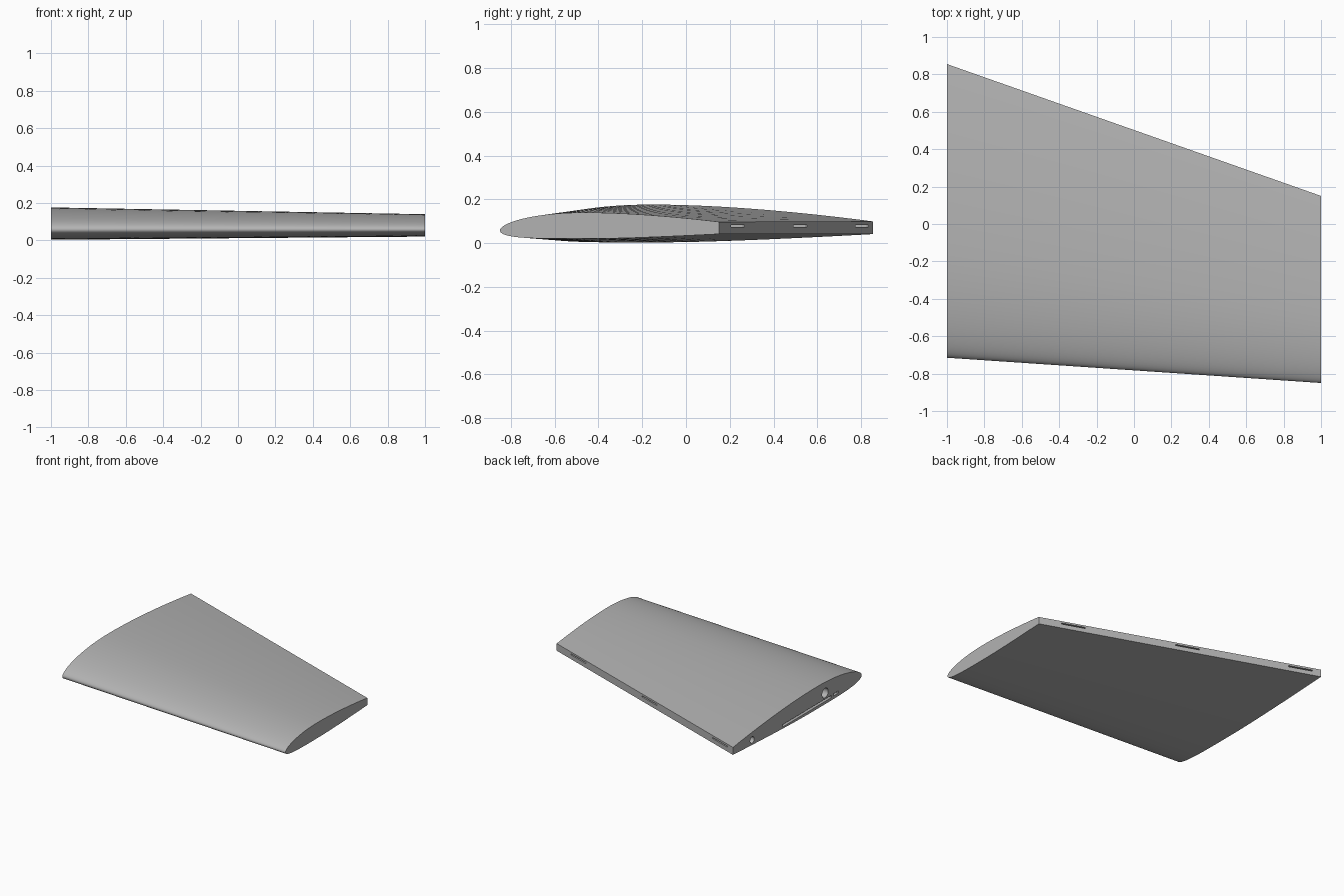
import bpy, bmesh, math
from mathutils import Matrix, Vector

if "Cube" in bpy.data.objects:
    bpy.data.objects.remove(bpy.data.objects["Cube"])

grey = bpy.data.materials.new("plain grey")
grey.diffuse_color = (0.45, 0.45, 0.45, 1)
grey.use_nodes = True
grey.node_tree.nodes["Principled BSDF"].inputs["Base Color"].default_value = grey.diffuse_color

LE_Z, THICK, CAMBER, PEAK = 0.058, 0.0935, 0.0172, 0.3
N = 36


def surface_z(u, chord, side):
    """Height of the upper (+1) or lower (-1) skin at chord fraction u."""
    half = 5 * THICK * (0.2969 * math.sqrt(u) - 0.126 * u - 0.3516 * u**2
                        + 0.2843 * u**3 - 0.1036 * u**4)
    if u < PEAK:
        mid = CAMBER / PEAK**2 * (2 * PEAK * u - u * u)
    else:
        mid = CAMBER / (1 - PEAK)**2 * (1 - 2 * PEAK + 2 * PEAK * u - u * u)
    return LE_Z + chord * (mid + side * half)


def section(x, front, back, chord):
    """Airfoil loop, cut off square at the hinge line."""
    steps = [(i / N)**2 * (back - front) for i in range(N + 1)]
    upper = [(x, front + d, surface_z(d / chord, chord, 1)) for d in reversed(steps)]
    lower = [(x, front + d, surface_z(d / chord, chord, -1)) for d in steps[1:]]
    return upper + lower


def make_object(name, bm):
    bmesh.ops.recalc_face_normals(bm, faces=bm.faces)
    mesh = bpy.data.meshes.new(name)
    bm.to_mesh(mesh)
    bm.free()
    mesh.materials.append(grey)
    obj = bpy.data.objects.new(name, mesh)
    bpy.context.collection.objects.link(obj)
    return obj


# Wing panel lofted from the wide root to the narrow tip
bm = bmesh.new()
root = [bm.verts.new(p) for p in section(-1, -0.715, 0.855, 1.85)]
tip = [bm.verts.new(p) for p in section(1, -0.85, 0.15, 1.28)]
for i in range(len(root)):
    j = (i + 1) % len(root)
    bm.faces.new((root[i], root[j], tip[j], tip[i]))
bm.faces.new(root)
bm.faces.new(tip)
wing = make_object("wing_panel", bm)


def box_cutter(name, centre, size, turn=0.0):
    bm = bmesh.new()
    bmesh.ops.create_cube(bm, size=1, matrix=Matrix.Translation(centre)
                          @ Matrix.Rotation(turn, 4, 'Z')
                          @ Matrix.Diagonal((*size, 1)))
    return make_object(name, bm)


def rod_cutter(name, y, z, radius, depth):
    bm = bmesh.new()
    bmesh.ops.create_cone(bm, cap_ends=True, segments=32, radius1=radius,
                          radius2=radius, depth=2 * depth,
                          matrix=Matrix.Translation((-1, y, z))
                          @ Matrix.Rotation(math.pi / 2, 4, 'Y'))
    return make_object(name, bm)


# Hinge slots along the rear edge
turn = math.atan2(-0.705, 2)
cutters = []
for x in (-0.855, -0.055, 0.755):
    y = 0.855 - 0.3525 * (x + 1)
    cutters.append(box_cutter("hinge_slot", Vector((x, y, 0.079)),
                              (0.18, 0.16, 0.009), turn))

# Spar holes and joiner slots in the root face
cutters.append(rod_cutter("spar_hole", -0.27, 0.09, 0.037, 0.4))
cutters.append(rod_cutter("pin_hole", 0.62, 0.067, 0.025, 0.25))
cutters.append(box_cutter("joiner_slot", Vector((-1, -0.05, 0.034)), (0.3, 0.6, 0.018)))
cutters.append(box_cutter("small_slot", Vector((-1, -0.40, 0.036)), (0.3, 0.06, 0.018)))

bpy.context.view_layer.objects.active = wing
for cutter in cutters:
    mod = wing.modifiers.new("cut", 'BOOLEAN')
    mod.operation = 'DIFFERENCE'
    mod.solver = 'EXACT'
    mod.object = cutter
    bpy.ops.object.modifier_apply(modifier=mod.name)
    bpy.data.objects.remove(cutter)

# Smooth skin with crisp rims
wing.select_set(True)
bpy.ops.object.shade_smooth_by_angle(angle=math.radians(30))
